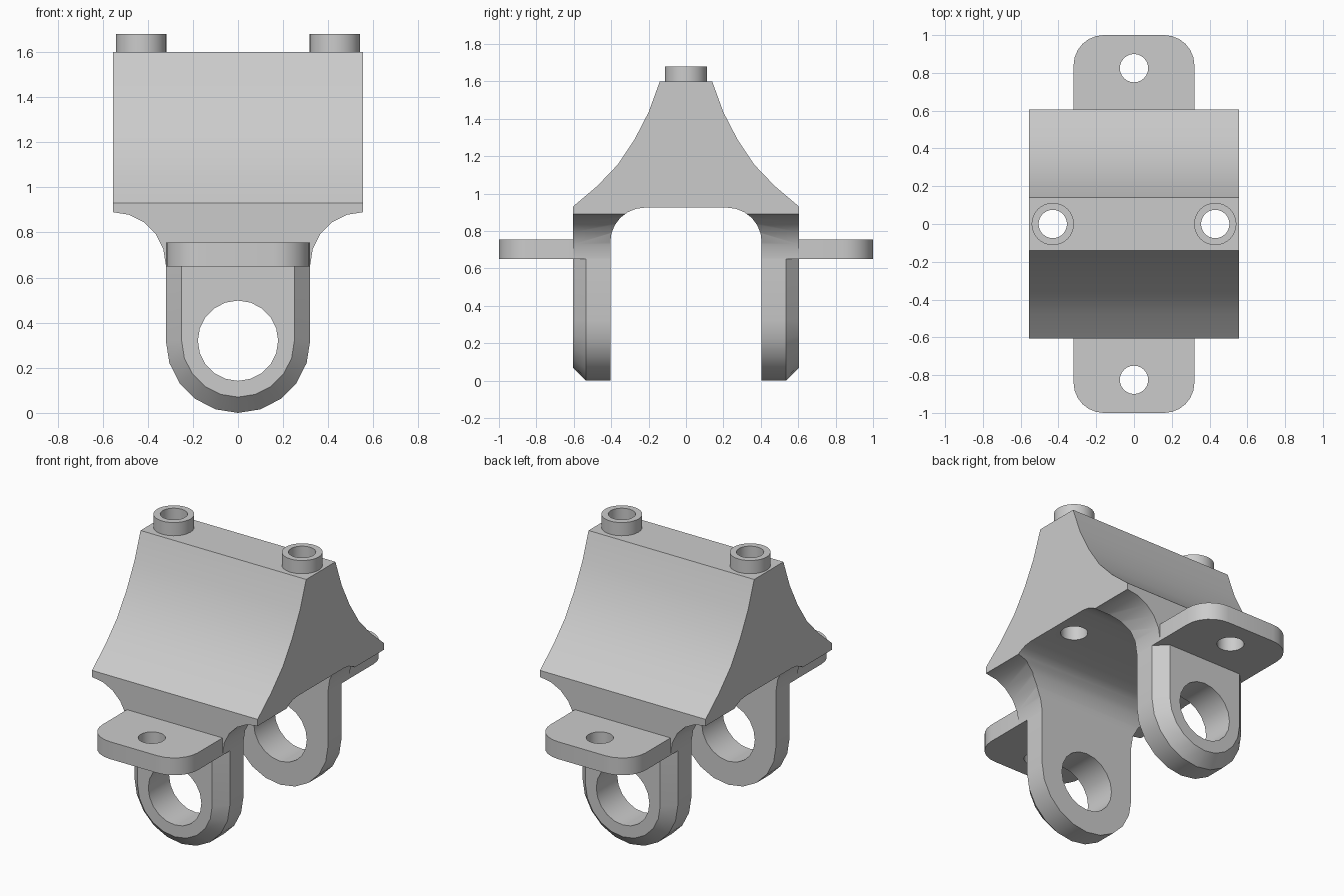
import bpy, bmesh
from math import cos, sin, pi, radians
from mathutils import Vector

cube = bpy.data.objects.get("Cube")
if cube:
    bpy.data.objects.remove(cube, do_unlink=True)

grey = bpy.data.materials.new("plain_grey")
grey.use_nodes = True
grey.diffuse_color = (0.6, 0.6, 0.6, 1)
grey.node_tree.nodes["Principled BSDF"].inputs["Base Color"].default_value = (0.6, 0.6, 0.6, 1)

# How a flat outline (u, v) at depth d maps to space
PLANES = {
    "x": lambda u, v, d: Vector((d, u, v)),
    "y": lambda u, v, d: Vector((u, d, v)),
    "z": lambda u, v, d: Vector((u, v, d)),
}


def arc(cu, cv, r, start, end, steps):
    """Points along an arc, angles in degrees."""
    angles = [radians(start + (end - start) * i / steps) for i in range(steps + 1)]
    return [(cu + r * cos(a), cv + r * sin(a)) for a in angles]


def circle(cu, cv, r, sides):
    return arc(cu, cv, r, 0, 360, sides)[:-1]


def mirrored(half):
    """Close a right-hand half outline with its left-hand mirror."""
    return half + [(-u, v) for u, v in reversed(half) if abs(u) > 1e-6]


def loft(name, axis, sections):
    """Solid through (depth, outline) sections with equal point counts."""
    bm = bmesh.new()
    rings = [[bm.verts.new(PLANES[axis](u, v, d)) for u, v in outline]
             for d, outline in sections]
    n = len(rings[0])
    for a, b in zip(rings, rings[1:]):
        for i in range(n):
            j = (i + 1) % n
            bm.faces.new((a[i], a[j], b[j], b[i]))
    bm.faces.new(rings[0])
    bm.faces.new(rings[-1])
    bmesh.ops.recalc_face_normals(bm, faces=bm.faces)
    mesh = bpy.data.meshes.new(name)
    bm.to_mesh(mesh)
    bm.free()
    mesh.materials.append(grey)
    obj = bpy.data.objects.new(name, mesh)
    bpy.context.collection.objects.link(obj)
    return obj


def prism(name, axis, outline, a, b):
    return loft(name, axis, [(a, outline), (b, outline)])


def select(obj):
    bpy.ops.object.select_all(action="DESELECT")
    obj.select_set(True)
    bpy.context.view_layer.objects.active = obj


def combine(obj, cutter, operation="DIFFERENCE"):
    """Apply a boolean and discard the cutter."""
    cutter.hide_render = True
    mod = obj.modifiers.new("cut", "BOOLEAN")
    mod.operation, mod.solver, mod.object = operation, "EXACT", cutter
    select(obj)
    bpy.ops.object.modifier_apply(modifier=mod.name)
    bpy.data.objects.remove(cutter, do_unlink=True)


def finish(obj):
    select(obj)
    bpy.ops.object.shade_smooth_by_angle(angle=radians(30))


HALF_LENGTH, LEG_HALF, SHOULDER = 0.555, 0.32, 0.65
OUTER, INNER, CHAMFER = 0.605, 0.405, 0.07
TOP, BOSS_X, BOLT_R = 1.6, 0.43, 0.075

# Body: flared side profile with an arched underside
flare = [(0.14, TOP), (0.2, 1.435), (0.275, 1.29), (0.365, 1.155), (0.475, 1.04), (OUTER, 0.93)]
arch = arc(0.22, 0.74, 0.185, 0, 90, 6)
half = flare + [(OUTER, SHOULDER), (INNER, SHOULDER)] + arch
body = prism("bracket_body", "x", mirrored(half), -HALF_LENGTH, HALF_LENGTH)

# Body waist: concave fillets narrowing down to the leg width
fillet = arc(HALF_LENGTH, 0.655, 0.235, 90, 180, 5)
waist = [(0.7, 1.8), (0.7, 0.89)] + fillet + [(LEG_HALF, 0.5)]
combine(body, prism("waist_helper", "y", mirrored(waist), -0.8, 0.8), "INTERSECT")
for s in (-1, 1):
    combine(body, prism("bolt_cutter", "z", circle(s * BOSS_X, 0, BOLT_R, 32), 0.5, 2))
finish(body)

# Bolt bosses on the ridge
for s, side in ((-1, "right"), (1, "left")):
    boss = prism(side + "_boss", "z", circle(s * BOSS_X, 0, 0.112, 32), TOP, 1.68)
    combine(boss, prism("bolt_cutter", "z", circle(s * BOSS_X, 0, BOLT_R, 32), 1.5, 2))
    finish(boss)


def leg_outline(r):
    return [(r, SHOULDER)] + arc(0, LEG_HALF, r, 0, -180, 10) + [(-r, SHOULDER)]


for s, side in ((-1, "front"), (1, "back")):
    # Round-ended leg, chamfered on its outer face
    full, inset = leg_outline(LEG_HALF), leg_outline(LEG_HALF - CHAMFER)
    leg = loft(side + "_leg", "y",
               [(s * INNER, full), (s * (OUTER - CHAMFER), full), (s * OUTER, inset)])
    combine(leg, prism("pin_cutter", "y", circle(0, LEG_HALF, 0.178, 20), s * 0.3, s * 0.7))
    finish(leg)

    # Mounting tab with rounded outer corners
    corner = arc(0.16, 0.84, 0.16, 0, 90, 6)
    tab_half = [(u, s * v) for u, v in [(LEG_HALF, OUTER)] + corner]
    tab = prism(side + "_tab", "z", mirrored(tab_half), SHOULDER, 0.755)
    combine(tab, prism("bolt_cutter", "z", circle(0, s * 0.825, BOLT_R, 24), 0.5, 0.9))
    finish(tab)
